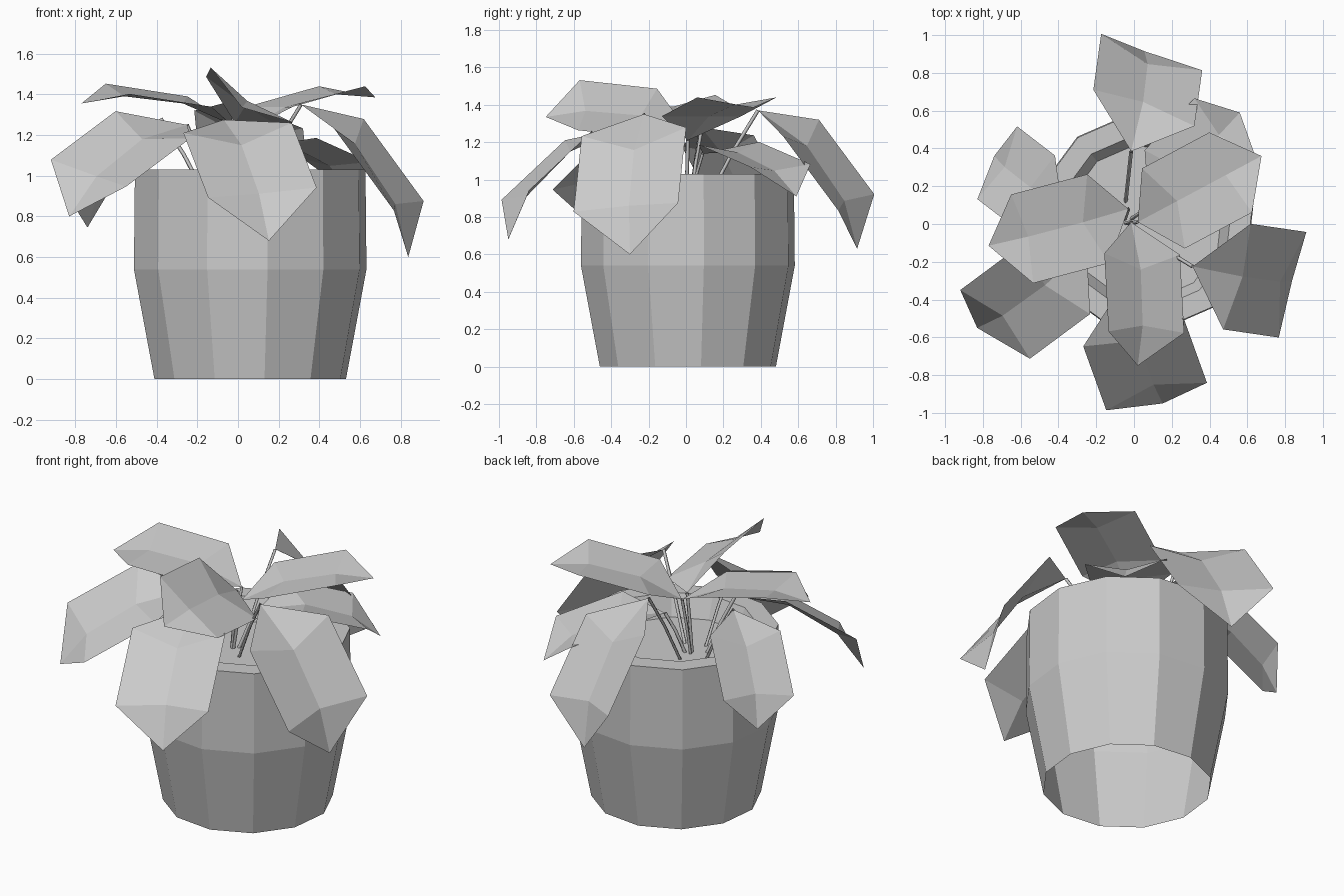
import bpy
import bmesh
import math
from mathutils import Vector, Quaternion

default_cube = bpy.data.objects.get("Cube")
if default_cube:
    bpy.data.objects.remove(default_cube, do_unlink=True)


def make_material(name, colour):
    material = bpy.data.materials.new(name)
    material.use_nodes = True
    material.diffuse_color = colour
    material.node_tree.nodes["Principled BSDF"].inputs["Base Color"].default_value = colour
    return material


GREY = make_material("plain grey", (0.6, 0.6, 0.6, 1))


def add_object(name, bm):
    mesh = bpy.data.meshes.new(name)
    bm.to_mesh(mesh)
    bm.free()
    mesh.materials.append(GREY)
    obj = bpy.data.objects.new(name, mesh)
    bpy.context.collection.objects.link(obj)
    return obj


# Pot: a twelve-sided shell, open underneath, with a thick rim and soil inside
POT_CENTRE = Vector((0.06, 0.01, 0))
POT_SIDES = 12
POT_TURN = math.radians(8.5)
POT_PROFILE = [(0.476, 0), (0.578, 0.54), (0.573, 1.03), (0.46, 1.03), (0.41, 0.9)]

bm = bmesh.new()
rings = []
for radius, height in POT_PROFILE:
    ring = []
    for i in range(POT_SIDES):
        angle = POT_TURN + math.tau * i / POT_SIDES
        offset = Vector((radius * math.cos(angle), radius * math.sin(angle), height))
        ring.append(bm.verts.new(POT_CENTRE + offset))
    rings.append(ring)
for low, high in zip(rings, rings[1:]):
    for i in range(POT_SIDES):
        j = (i + 1) % POT_SIDES
        bm.faces.new((low[i], low[j], high[j], high[i]))
bm.faces.new(rings[-1])
add_object("pot", bm)


# Leaf: a folded sheet, given as (along, across, lift) for a leaf of length one
HALF_WIDTH = 0.315
SHOULDER = (0.235, HALF_WIDTH, 0.155)
CORNER = (0.78, HALF_WIDTH, 0.165)
RIB_NEAR = (0.34, 0, 0.12)
RIB_FAR = (0.73, 0, 0.11)


def add_leaf(name, base, tip, roll, bend):
    base, tip = Vector(base), Vector(tip)
    length = (tip - base).length
    along = (tip - base).normalized()
    across = Vector((-along.y, along.x, 0)).normalized()
    across.rotate(Quaternion(along, math.radians(roll)))
    lift = bend * along.cross(across)

    bm = bmesh.new()

    def vert(point, side=1):
        a, b, c = point
        return bm.verts.new(base + length * (a * along + side * b * across + c * lift))

    root, end = vert((0, 0, 0)), vert((1, 0, 0))
    near, far = vert(RIB_NEAR), vert(RIB_FAR)
    for side in (1, -1):
        shoulder, corner = vert(SHOULDER, side), vert(CORNER, side)
        bm.faces.new((root, near, shoulder))
        bm.faces.new((near, far, corner, shoulder))
        bm.faces.new((far, end, corner))
    bmesh.ops.recalc_face_normals(bm, faces=bm.faces)
    if sum((f.normal.dot(lift) for f in bm.faces)) < 0:
        bmesh.ops.reverse_faces(bm, faces=bm.faces)
    add_object(name, bm)


# Stem: a thin tube bowing up from the soil to the leaf
STEM_ROOT = Vector((-0.04, 0, 0.89))
ROOT_SPREAD = 0.3


def add_stem(name, base):
    top = Vector(base)
    start = STEM_ROOT + ROOT_SPREAD * Vector((top.x, top.y, 0))
    middle = (start + top) / 2 + Vector((0, 0, 0.02))
    curve = bpy.data.curves.new(name, "CURVE")
    curve.dimensions = "3D"
    curve.bevel_depth = 0.01
    curve.bevel_resolution = 0
    spline = curve.splines.new("POLY")
    spline.points.add(2)
    for point, place in zip(spline.points, (start, middle, top)):
        point.co = (*place, 1)
    curve.materials.append(GREY)
    obj = bpy.data.objects.new(name, curve)
    bpy.context.collection.objects.link(obj)


# Each leaf: where it joins its stem, where its tip is, its roll in degrees
# and how strongly it bends; drooping leaves bend more than the raised ones
DROOPING, RAISED = 1, 0.76
LEAVES = {
    "back": ((-0.015, 0.385, 1.37), (0.055, 0.915, 0.63), 15, DROOPING),
    "left_front": ((0.31, -0.225, 1.35), (0.837, -0.3, 0.6), 8, DROOPING),
    "front": ((-0.07, -0.34, 1.275), (0.152, -0.95, 0.68), 7, DROOPING),
    "front_upper": ((-0.015, 0.01, 1.26), (0.02, -0.75, 1.335), -34, RAISED),
    "right_upper": ((-0.03, 0.08, 1.25), (-0.77, -0.115, 1.355), -6, RAISED),
    "left_upper": ((0.02, 0.01, 1.21), (0.675, 0.36, 1.385), 0, RAISED),
    "left_back": ((0.08, 0.09, 1.14), (0.56, 0.59, 0.91), 2, DROOPING),
    "right_back": ((-0.38, 0.08, 1.28), (-0.74, 0.36, 0.745), -12, RAISED),
    "right_front": ((-0.25, -0.125, 1.25), (-0.83, -0.55, 0.8), -17, DROOPING),
}
for place, (base, tip, roll, bend) in LEAVES.items():
    add_leaf(place + "_leaf", base, tip, roll, bend)
    add_stem(place + "_stem", base)
